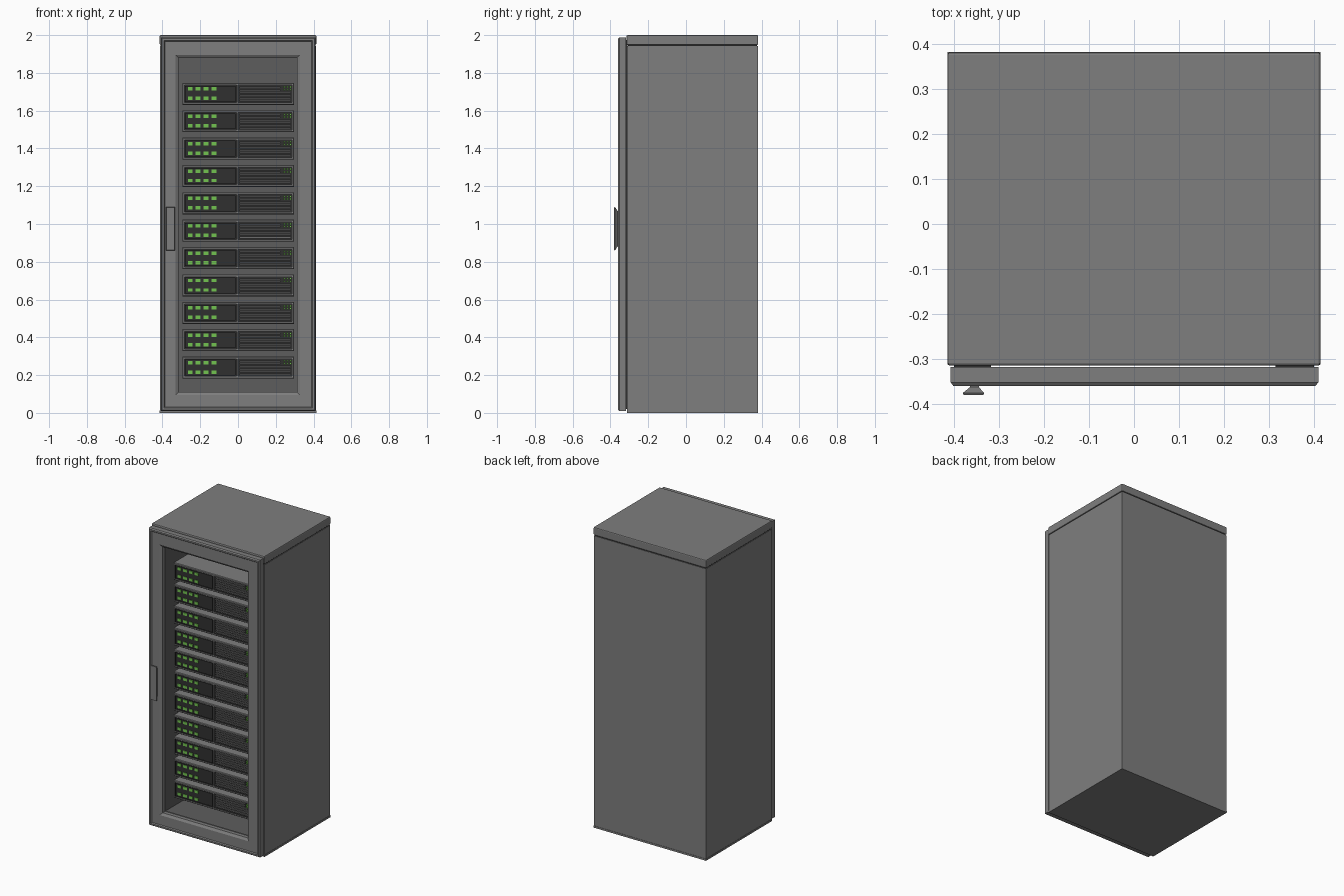
import bpy
import bmesh
from mathutils import Vector

cube = bpy.data.objects.get("Cube")
if cube:
    bpy.data.objects.remove(cube, do_unlink=True)


def material(name, r, g, b):
    m = bpy.data.materials.new(name)
    m.use_nodes = True
    m.diffuse_color = (r, g, b, 1)
    m.node_tree.nodes["Principled BSDF"].inputs["Base Color"].default_value = (r, g, b, 1)
    return m


CASE = material("cabinet grey", 0.21, 0.21, 0.21)
INSIDE = material("interior grey", 0.11, 0.11, 0.11)
DARK = material("panel black", 0.03, 0.03, 0.03)
VENT = material("vent grey", 0.15, 0.15, 0.15)
GREEN = material("light green", 0.17, 0.55, 0.08)


def finish(name, bm, mats, bevel=0):
    bmesh.ops.recalc_face_normals(bm, faces=bm.faces)
    mesh = bpy.data.meshes.new(name)
    bm.to_mesh(mesh)
    bm.free()
    obj = bpy.data.objects.new(name, mesh)
    bpy.context.collection.objects.link(obj)
    for m in mats:
        mesh.materials.append(m)
    if bevel:
        mod = obj.modifiers.new("Bevel", "BEVEL")
        mod.width, mod.segments = bevel, 2
        mod.limit_method = "ANGLE"
    return obj


def add_box(bm, x, y, z):
    """Box between the (low, high) pairs x, y and z."""
    verts = bmesh.ops.create_cube(bm, size=1)["verts"]
    for v in verts:
        v.co = Vector([(a + b) / 2 + c * (b - a) for (a, b), c in zip((x, y, z), v.co)])


def box(name, mat, x, y, z, bevel=0):
    bm = bmesh.new()
    add_box(bm, x, y, z)
    return finish(name, bm, [mat], bevel)


def rings(name, mats, loops, cap_last=False, cap_first=False, inner_from=99, bevel=0):
    """Bridge upright rectangles given as (x0, x1, z0, z1, y)."""
    bm = bmesh.new()
    rows = [[bm.verts.new((x, y, z)) for x, z in ((x0, z0), (x1, z0), (x1, z1), (x0, z1))]
            for x0, x1, z0, z1, y in loops]
    for k, (a, b) in enumerate(zip(rows, rows[1:])):
        for i in range(4):
            j = (i + 1) % 4
            f = bm.faces.new((a[i], a[j], b[j], b[i]))
            f.material_index = int(k >= inner_from)
    if cap_first:
        bm.faces.new(rows[0])
    if cap_last:
        bm.faces.new(rows[-1]).material_index = int(inner_from < 99)
    return finish(name, bm, mats, bevel)


# Hollow cabinet with an open front
OPEN = (-0.315, 0.312, 0.11, 1.88)
rings("cabinet_body", [CASE, INSIDE], [
    (-0.413, 0.413, 0, 1.942, 0.38), (-0.413, 0.413, 0, 1.942, -0.312),
    (*OPEN, -0.312), (*OPEN, 0.33)], cap_first=True, cap_last=True, inner_from=2)
box("roof_cap", CASE, (-0.415, 0.415), (-0.315, 0.382), (1.948, 2.0), 0.006)
box("roof_seam", DARK, (-0.409, 0.409), (-0.308, 0.376), (1.94, 1.95))
box("base_rim", CASE, (-0.415, 0.415), (-0.313, 0.382), (0, 0.012))

# Door frame: raised outer rim, face band and sloped inner return
def grow(d, y):
    return (-0.408 + d, 0.41 - d, 0.01 + d, 1.988 - d, y)


rings("door_frame", [CASE], [
    (*OPEN, -0.318), grow(0, -0.318), grow(0, -0.352), grow(0.006, -0.36),
    grow(0.016, -0.36), grow(0.021, -0.353), (-0.33, 0.327, 0.095, 1.895, -0.353),
    (*OPEN, -0.343), (*OPEN, -0.318)])
box("door_gasket", DARK, (-0.4, -0.318), (-0.319, -0.311), (0.02, 1.975))
box("hinge_strip", DARK, (0.315, 0.4), (-0.319, -0.311), (0.02, 1.975))

# Door handle: narrow foot flaring to a wide grip
rings("door_handle", [CASE], [
    (-0.365, -0.345, 0.88, 1.07, -0.352), (-0.365, -0.345, 0.88, 1.07, -0.363),
    (-0.381, -0.333, 0.86, 1.09, -0.376), (-0.379, -0.335, 0.862, 1.088, -0.38)],
    cap_first=True, cap_last=True)

# Stack of servers
FRONT = -0.255
panels, vents, lights = bmesh.new(), bmesh.new(), bmesh.new()
for n in range(11):
    z = 0.24 + n * 0.1449
    rings(f"server_{n + 1}", [CASE, DARK], [
        (-0.295, 0.297, z - 0.058, z + 0.058, 0.25),
        (-0.295, 0.297, z - 0.058, z + 0.058, FRONT + 0.004),
        (-0.291, 0.293, z - 0.054, z + 0.054, FRONT),
        (-0.284, 0.286, z - 0.046, z + 0.046, FRONT),
        (-0.284, 0.286, z - 0.046, z + 0.046, FRONT + 0.015)],
        cap_first=True, cap_last=True, inner_from=3)

    # Control panel on the left, slatted drive bay on the right
    add_box(panels, (-0.28, -0.012), (FRONT + 0.003, FRONT + 0.014), (z - 0.042, z + 0.042))
    add_box(vents, (-0.007, 0.001), (FRONT, FRONT + 0.014), (z - 0.046, z + 0.046))
    for k in range(6):
        h = z - 0.04 + k * 0.014
        add_box(vents, (0.008, 0.28 if k < 4 else 0.225), (FRONT + 0.004, FRONT + 0.014), (h, h + 0.008))

    # Status lights
    for col in range(4):
        x = -0.253 + col * 0.042
        for row in (-0.024, 0.026):
            add_box(lights, (x - 0.013, x + 0.013), (FRONT - 0.001, FRONT + 0.004),
                    (z + row - 0.009, z + row + 0.009))
    for col in range(3):
        x = 0.24 + col * 0.016
        for row in (0.022, 0.036):
            add_box(lights, (x, x + 0.01), (FRONT - 0.001, FRONT + 0.014),
                    (z + row - 0.005, z + row + 0.005))
finish("control_panels", panels, [DARK])
finish("drive_bay_slats", vents, [VENT])
finish("status_lights", lights, [GREEN])
